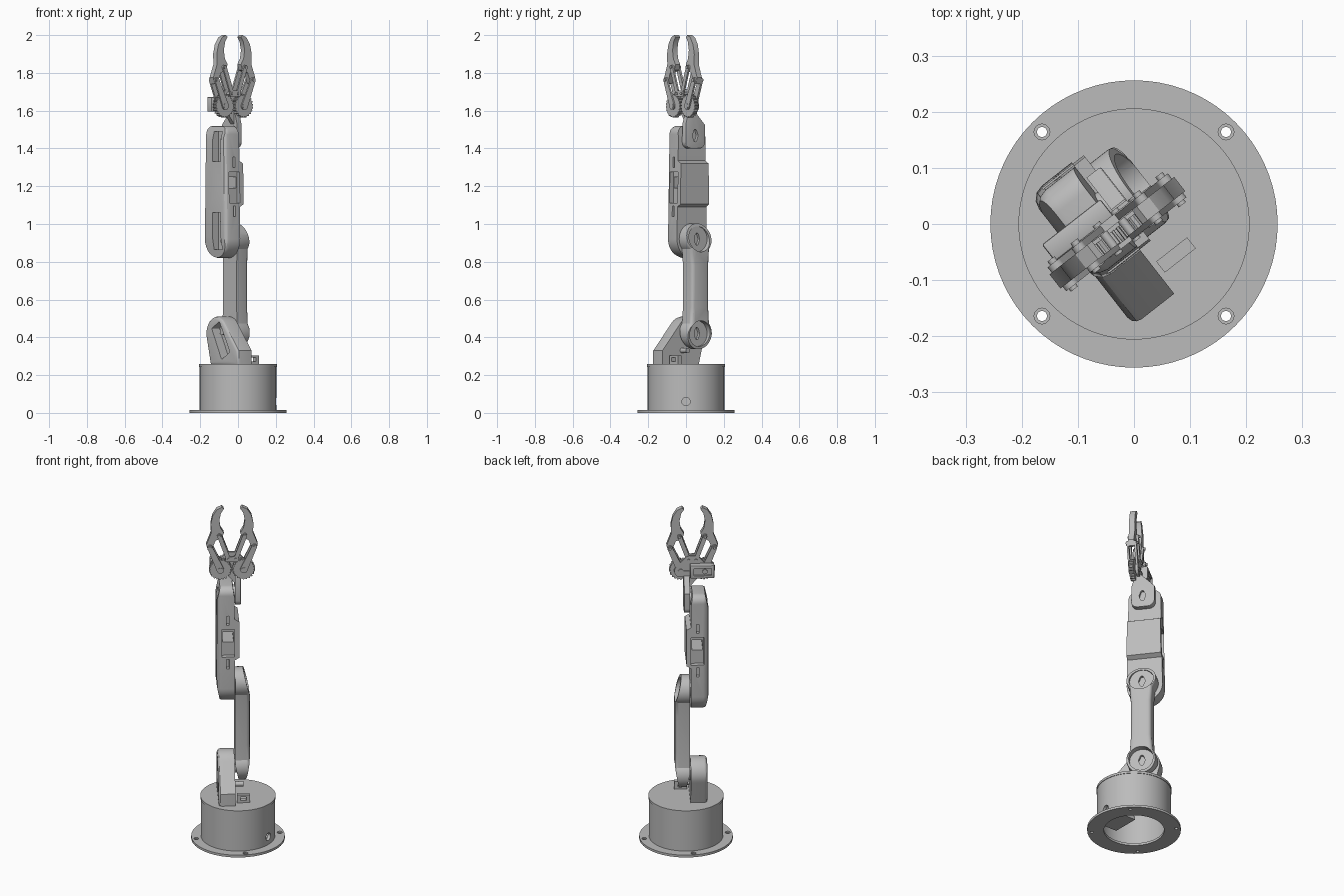
import bpy, bmesh, math
from mathutils import Vector
from mathutils.geometry import convex_hull_2d

if "Cube" in bpy.data.objects:
    bpy.data.objects.remove(bpy.data.objects["Cube"])

TURN = math.radians(38)      # the arm is swivelled on its base
JOINT_Y, LOW_Z, HIGH_Z = 0.05, 0.42, 0.92
AXES = "xyz"

grey = bpy.data.materials.new("plain grey")
grey.use_nodes = True
grey.diffuse_color = (0.5, 0.5, 0.5, 1)
grey.node_tree.nodes["Principled BSDF"].inputs["Base Color"].default_value = (0.5, 0.5, 0.5, 1)
parts, arm = [], []


def arc(cx, cy, r, start=0, end=360, n=40):
    closed = end - start == 360
    steps = n if closed else n - 1
    angles = [math.radians(start + (end - start) * i / steps) for i in range(n)]
    return [(cx + r * math.cos(a), cy + r * math.sin(a)) for a in angles]


def hull(*circles):
    """Outline stretched round circles (x, y, radius)."""
    pts = []
    for x, y, r in circles:
        pts += arc(x, y, r) if r else [(x, y)]
    return [pts[i] for i in convex_hull_2d([Vector(p) for p in pts])]


def rect(x0, x1, y0, y1):
    return [(x0, y0), (x1, y0), (x1, y1), (x0, y1)]


def prism(name, outline, axis, a, b, rim=None, bevel=0, swivel=True):
    """Extrude an outline along an axis; rim = (position, size) rounds one cap."""
    k = AXES.index(axis)

    def place(p, h):
        co = list(p)
        co.insert(k, h)
        return co

    bm = bmesh.new()
    low = [bm.verts.new(place(p, a)) for p in outline]
    high = [bm.verts.new(place(p, b)) for p in outline]
    bm.faces.new(low)
    bm.faces.new(high)
    n = len(outline)
    for i in range(n):
        j = (i + 1) % n
        bm.faces.new((low[i], low[j], high[j], high[i]))
    bmesh.ops.recalc_face_normals(bm, faces=bm.faces)
    if rim:
        edges = [e for e in bm.edges if all(abs(v.co[k] - rim[0]) < 1e-5 for v in e.verts)]
        bmesh.ops.bevel(bm, geom=edges, offset=rim[1], segments=3, profile=0.5, affect='EDGES')
    elif bevel:
        edges = [e for e in bm.edges if e.calc_face_angle(0) > 0.6]
        bmesh.ops.bevel(bm, geom=edges, offset=bevel, segments=2, profile=0.5, affect='EDGES')
    mesh = bpy.data.meshes.new(name)
    bm.to_mesh(mesh)
    bm.free()
    mesh.materials.append(grey)
    obj = bpy.data.objects.new(name, mesh)
    bpy.context.collection.objects.link(obj)
    parts.append(obj)
    if swivel:
        arm.append(obj)
    return obj


def carve(obj, outline, axis, a, b, op='DIFFERENCE'):
    """Cut a prism out of a part, or keep only what lies inside it."""
    cutter = prism("cutter", outline, axis, a, b)
    cutter.hide_render = True
    mod = obj.modifiers.new("carve", 'BOOLEAN')
    mod.operation, mod.object, mod.solver = op, cutter, 'EXACT'
    depsgraph = bpy.context.evaluated_depsgraph_get()
    mesh = bpy.data.meshes.new_from_object(obj.evaluated_get(depsgraph))
    obj.modifiers.clear()
    obj.data = mesh
    parts.remove(cutter)
    arm.remove(cutter)
    bpy.data.objects.remove(cutter)


# Base: flange with screw holes, hollow drum, lid
flange = prism("base_flange", arc(0, 0, 0.256, n=72), 'z', 0, 0.014, swivel=False)
carve(flange, arc(0, 0, 0.165, n=72), 'z', -0.1, 0.1)
for sx in (-1, 1):
    for sy in (-1, 1):
        carve(flange, arc(sx * 0.164, sy * 0.164, 0.009, n=20), 'z', -0.1, 0.1)
        carve(flange, arc(sx * 0.164, sy * 0.164, 0.014, n=20), 'z', 0.007, 0.1)
drum = prism("base_drum", arc(0, 0, 0.203, n=72), 'z', 0.01, 0.245, swivel=False)
carve(drum, arc(0, 0, 0.185, n=72), 'z', 0, 0.235)
carve(drum, arc(0, 0.06, 0.022, n=24), 'x', 0.1, 0.3)
prism("base_lid", arc(0, 0, 0.206, n=72), 'z', 0.244, 0.258, swivel=False)
prism("inner_shelf", rect(0.06, 0.165, -0.08, 0.08), 'z', 0.01, 0.03, swivel=False)
block = prism("cable_block", rect(-0.01, 0.06, 0.25, 0.305), 'y', -0.102, -0.077)
carve(block, rect(0.008, 0.04, 0.272, 0.292), 'y', -0.2, 0)

# Shoulder bracket with tilted motor slot
shoulder = prism("shoulder_bracket",
                 hull((JOINT_Y, LOW_Z, 0.09), (-0.142, 0.25, 0), (-0.142, 0.33, 0), (0.1, 0.25, 0)),
                 'x', -0.112, -0.02, rim=(-0.112, 0.018))
carve(shoulder, hull((0.075, 0.445, 0.006), (0.02, 0.475, 0.006),
                     (-0.005, 0.29, 0.006), (-0.065, 0.325, 0.006)), 'x', -0.2, -0.06)
prism("shoulder_motor_shaft", arc(0.03, 0.43, 0.018), 'x', -0.085, -0.05)
prism("shoulder_pin", arc(JOINT_Y, LOW_Z, 0.045), 'x', -0.03, 0.0)
prism("stop_knob", arc(-0.01, 0.33, 0.014), 'x', -0.03, 0.03)

# Lower link: waisted outline with tapered ends and recessed joint discs
waist = 0.058
link_outline = (arc(JOINT_Y, HIGH_Z, 0.083, -40, 220)
                + [(JOINT_Y - waist, 0.78), (JOINT_Y - waist, 0.56)]
                + arc(JOINT_Y, LOW_Z, 0.083, 140, 400)
                + [(JOINT_Y + waist, 0.56), (JOINT_Y + waist, 0.78)])
link = prism("lower_link", link_outline, 'x', -0.016, 0.065, rim=(0.065, 0.02))
link_side = [(-0.016, 0.45), (0.008, 0.33), (0.04, 0.33), (0.065, 0.47),
             (0.065, 0.86), (0.028, 1.01), (-0.016, 1.01)]
carve(link, link_side, 'y', -0.3, 0.3, 'INTERSECT')
for name, z in (("lower", LOW_Z), ("upper", HIGH_Z)):
    carve(link, arc(JOINT_Y, z, 0.068), 'x', 0.03, 0.2)
    carve(link, hull((JOINT_Y, z - 0.022, 0.01), (JOINT_Y, z, 0.018), (JOINT_Y, z + 0.022, 0.01)),
          'x', 0.015, 0.2)
prism("elbow_pin", arc(JOINT_Y, HIGH_Z, 0.045), 'x', -0.03, 0.0)

# Forearm: tapered shell with motor slots and a window through the middle
forearm = prism("forearm", hull((0.055, HIGH_Z, 0.1), (0.01, 1.475, 0.045), (0.1, 1.475, 0.045)),
                'x', -0.117, 0.006, rim=(-0.117, 0.03))
forearm_side = [(-0.095, 0.81), (-0.02, 0.81), (-0.02, 1.09), (0.005, 1.105), (0.005, 1.32),
                (-0.02, 1.335), (-0.02, 1.46), (-0.03, 1.525), (-0.097, 1.525),
                (-0.117, 1.44), (-0.117, 0.93)]
carve(forearm, forearm_side, 'y', -0.3, 0.3, 'INTERSECT')
for z0, z1 in ((0.865, 1.06), (1.33, 1.49)):
    carve(forearm, rect(0.0, 0.07, z0, z1), 'x', -0.3, -0.075)
    for z in (z0 + 0.045, z1 - 0.045):
        prism("motor_screw", arc(0.035, z, 0.009, n=20), 'x', -0.085, -0.07)
carve(forearm, rect(-0.085, -0.025, 1.19, 1.25), 'y', -0.3, 0.3)
for y0, y1 in ((-0.3, -0.015), (0.125, 0.3)):
    carve(forearm, rect(-0.09, -0.02, 1.11, 1.275), 'y', y0, y1)
    for z0 in (1.04, 1.3):
        carve(forearm, rect(-0.064, -0.05, z0, z0 + 0.055), 'y', y0, y1)

# Wrist plate with slotted joint, and neck up to the gripper
wrist = prism("wrist_plate", hull((0.022, 1.435, 0.035), (0.082, 1.435, 0.035), (-0.012, 1.53, 0),
                                  (0.117, 1.525, 0), (0.01, 1.6, 0), (0.045, 1.6, 0)),
              'x', -0.016, 0.016, rim=(0.016, 0.004))
carve(wrist, hull((0.05, 1.445, 0.01), (0.05, 1.468, 0.018), (0.05, 1.49, 0.01)), 'x', 0, 0.1)
prism("wrist_pin", arc(0.05, 1.468, 0.035), 'x', -0.03, -0.005)
prism("gripper_neck", [(-0.016, 1.53), (0.016, 1.53), (0.016, 1.63), (-0.065, 1.63), (-0.06, 1.585)],
      'y', 0.012, 0.042)

# Gripper body
MID = -0.033
prism("palm_plate", hull((MID - 0.064, 1.625, 0.035), (MID + 0.064, 1.625, 0.035),
                         (MID - 0.02, 1.695, 0.02), (MID + 0.02, 1.695, 0.02)), 'y', 0.02, 0.036)
prism("front_bridge", hull((MID - 0.022, 1.69, 0.016), (MID + 0.022, 1.69, 0.016)), 'y', -0.021, -0.012)
motor = prism("gripper_motor", rect(-0.152, -0.02, 1.595, 1.672), 'y', 0.034, 0.072, bevel=0.004)
carve(motor, rect(-0.137, -0.04, 1.612, 1.655), 'y', 0.06, 0.1)
prism("gripper_motor_shaft", arc(-0.1, 1.633, 0.014), 'y', 0.05, 0.068)

# Gripper sides: gear, two links and a curved finger, mirrored
finger = [(0.132, 1.742), (0.141, 1.775), (0.115, 1.845), (0.117, 1.9), (0.106, 1.95), (0.083, 1.987),
          (0.056, 2.0), (0.045, 1.99), (0.061, 1.965), (0.07, 1.92), (0.063, 1.875), (0.045, 1.845),
          (0.055, 1.815), (0.09, 1.8), (0.112, 1.745)]
for side, s in (("right", -1), ("left", 1)):
    def at(d, z, r):
        return (MID + s * d, z, r)

    gear_c, elbow = at(0.064, 1.625, 0.02), at(0.122, 1.762, 0.014)
    root, knuckle = at(0.02, 1.69, 0.012), at(0.07, 1.83, 0.012)
    teeth = []
    for i in range(22):
        for turn, r in ((0, 0.056), (0.25, 0.062), (0.5, 0.062), (0.75, 0.056)):
            a = math.tau * (i + turn) / 22
            teeth.append((gear_c[0] + r * math.cos(a), gear_c[1] + r * math.sin(a)))
    prism(side + "_gear", teeth, 'y', -0.012, 0.014)
    prism(side + "_gear_hub", arc(gear_c[0], gear_c[1], 0.014, n=24), 'y', -0.022, 0.04)
    prism(side + "_finger", [(MID + s * d, z) for d, z in finger], 'y', -0.01, 0.022)
    for layer, y0, y1 in (("front", -0.02, -0.01), ("back", 0.022, 0.034)):
        prism(f"{side}_{layer}_drive_link", hull(gear_c, elbow), 'y', y0, y1)
        prism(f"{side}_{layer}_guide_link", hull(root, knuckle), 'y', y0, y1)
    for pin, (x, z, r) in (("elbow", elbow), ("root", root), ("knuckle", knuckle)):
        prism(f"{side}_{pin}_pin", arc(x, z, 0.008, n=20), 'y', -0.026, 0.042)

# Swivel the arm and smooth the round surfaces
for obj in arm:
    obj.rotation_euler.z = TURN
for obj in parts:
    obj.data.shade_smooth()
    obj.data.set_sharp_from_angle(angle=math.radians(30))
